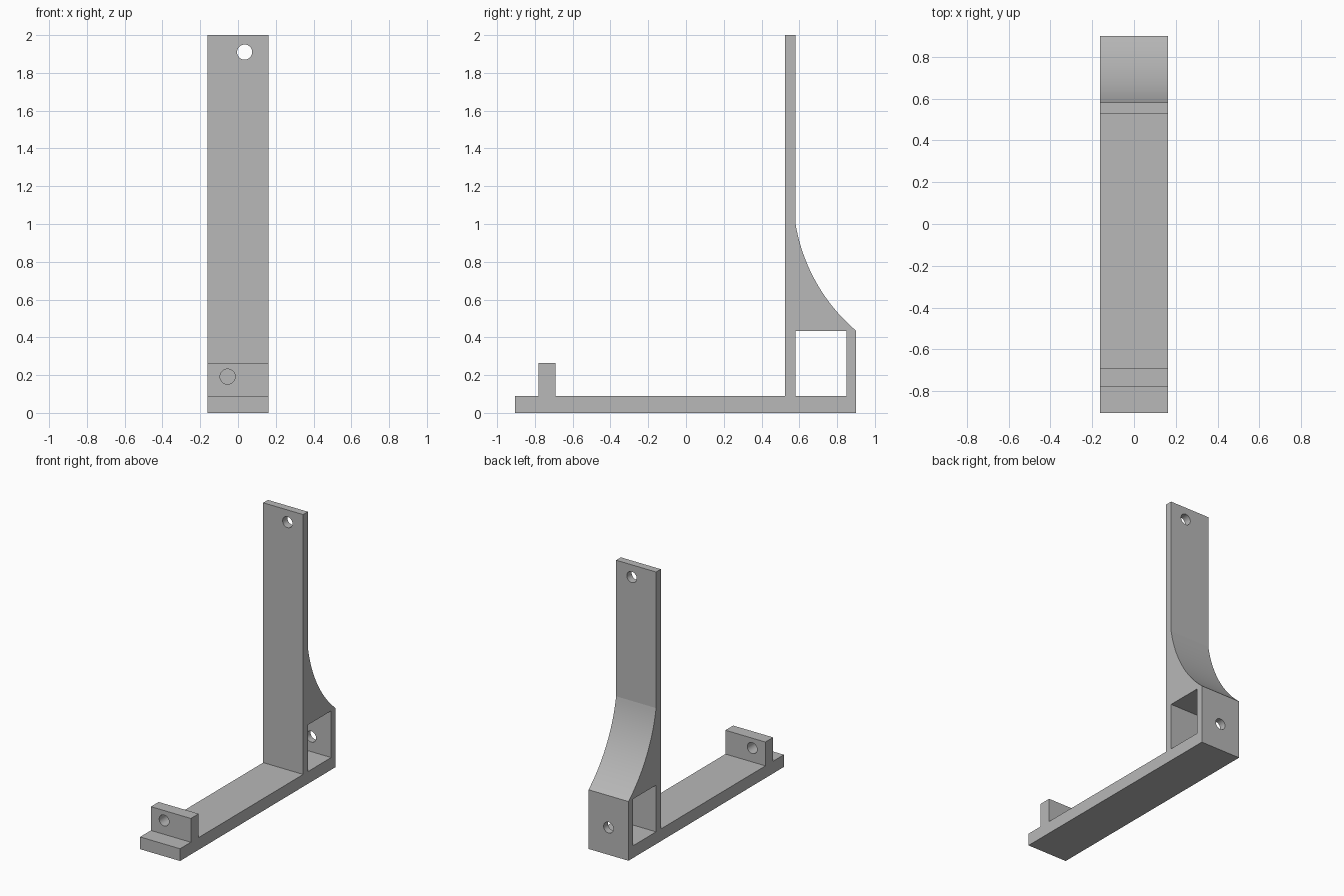
import bpy
import bmesh
import math
from mathutils import Matrix, Vector

if "Cube" in bpy.data.objects:
    bpy.data.objects.remove(bpy.data.objects["Cube"], do_unlink=True)

HALF_WIDTH = 0.1625
BASE_TOP = 0.09
BOX_TOP = 0.435

grey = bpy.data.materials.new("plain grey")
grey.use_nodes = True
colour = (0.48, 0.48, 0.48, 1)
grey.diffuse_color = colour
grey.node_tree.nodes["Principled BSDF"].inputs["Base Color"].default_value = colour


def add_object(name, bm):
    bmesh.ops.recalc_face_normals(bm, faces=bm.faces)
    mesh = bpy.data.meshes.new(name)
    bm.to_mesh(mesh)
    bm.free()
    mesh.materials.append(grey)
    obj = bpy.data.objects.new(name, mesh)
    bpy.context.collection.objects.link(obj)
    return obj


def extrude_profile(name, points, half_width):
    """Closed (y, z) outline extruded across x."""
    bm = bmesh.new()
    face = bm.faces.new([bm.verts.new((-half_width, y, z)) for y, z in points])
    result = bmesh.ops.extrude_face_region(bm, geom=[face])
    verts = [v for v in result["geom"] if isinstance(v, bmesh.types.BMVert)]
    bmesh.ops.translate(bm, verts=verts, vec=(2 * half_width, 0, 0))
    return add_object(name, bm)


def hole_cutter(name, x, y, z, radius=0.04, depth=0.16):
    bm = bmesh.new()
    matrix = Matrix.Translation((x, y, z)) @ Matrix.Rotation(math.pi / 2, 4, "X")
    bmesh.ops.create_cone(bm, cap_ends=True, segments=64, radius1=radius,
                          radius2=radius, depth=depth, matrix=matrix)
    return add_object(name, bm)


def arc(start, end, turn, steps):
    """Circular arc bowing to the right of the chord, with a total turn angle."""
    a, b = Vector(start), Vector(end)
    chord = b - a
    side = Vector((-chord.y, chord.x)).normalized()
    centre = (a + b) / 2 + side * (chord.length / 2 / math.tan(turn / 2))
    spoke = a - centre
    return [tuple(centre + Matrix.Rotation(turn * i / steps, 2) @ spoke)
            for i in range(steps + 1)]


# Bracket body: base, front tab, upright and curved brace in one outline
brace = arc((0.58, 1.0), (0.9, BOX_TOP), math.radians(40), 24)
outline = [(-0.905, 0), (-0.905, BASE_TOP), (-0.78, BASE_TOP), (-0.78, 0.265),
           (-0.69, 0.265), (-0.69, BASE_TOP), (0.525, BASE_TOP), (0.525, 2),
           (0.58, 2)] + brace + [(0.9, 0)]
bracket = extrude_profile("bracket", outline, HALF_WIDTH)

# Openings: box window through the sides, screw holes through the plates
window = [(0.58, BASE_TOP), (0.85, BASE_TOP), (0.85, BOX_TOP - 0.002), (0.58, BOX_TOP - 0.002)]
cutters = [
    extrude_profile("window_cutter", window, HALF_WIDTH + 0.1),
    hole_cutter("upright_hole_cutter", 0.035, 0.55, 1.91),
    hole_cutter("tab_hole_cutter", -0.055, -0.735, 0.192),
    hole_cutter("back_wall_hole_cutter", 0.0, 0.875, 0.2),
]

bpy.context.view_layer.objects.active = bracket
bracket.select_set(True)
for cutter in cutters:
    cutter.hide_render = True
    cut = bracket.modifiers.new(cutter.name, "BOOLEAN")
    cut.operation = "DIFFERENCE"
    cut.solver = "EXACT"
    cut.object = cutter
    bpy.ops.object.modifier_apply(modifier=cut.name)
    bpy.data.objects.remove(cutter, do_unlink=True)

# Smooth curves and holes, crisp edges elsewhere
bpy.ops.object.shade_smooth_by_angle(angle=math.radians(8))
